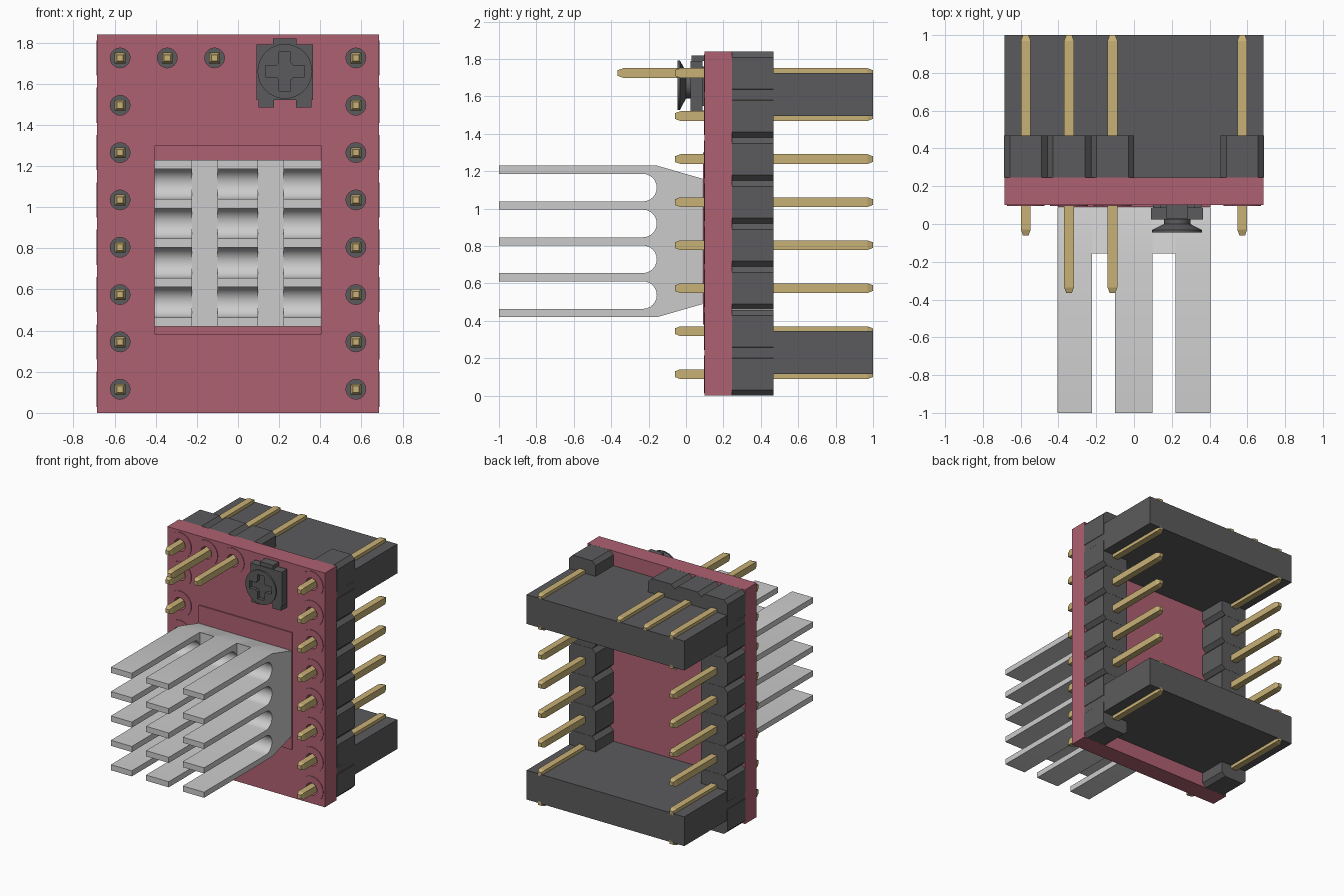
import bpy, bmesh
from math import sin, cos, pi

if "Cube" in bpy.data.objects:
    bpy.data.objects.remove(bpy.data.objects["Cube"])


def material(name, rgb):
    m = bpy.data.materials.new(name)
    m.diffuse_color = (*rgb, 1)
    m.use_nodes = True
    m.node_tree.nodes["Principled BSDF"].inputs["Base Color"].default_value = m.diffuse_color
    return m


RED = material("board_red", (0.43, 0.12, 0.17))
DARK = material("dark_plastic", (0.105, 0.105, 0.11))
GOLD = material("pin_gold", (0.58, 0.44, 0.18))


def loft(bm, loops):
    """Closed solid through a list of equal-length point loops."""
    rows = [[bm.verts.new(p) for p in loop] for loop in loops]
    n = len(rows[0])
    for a, b in zip(rows, rows[1:]):
        for i in range(n):
            bm.faces.new((a[i], a[(i + 1) % n], b[(i + 1) % n], b[i]))
    bm.faces.new(rows[0])
    bm.faces.new(rows[-1])


def along_y(bm, pts, y0, y1):
    loft(bm, [[(x, y, z) for x, z in pts] for y in (y0, y1)])


def along_x(bm, pts, x0, x1):
    loft(bm, [[(x, y, z) for y, z in pts] for x in (x0, x1)])


def rect(x0, x1, z0, z1):
    return [(x0, z0), (x1, z0), (x1, z1), (x0, z1)]


def circle(x, z, r, n=24):
    return [(x + r * cos(2 * pi * i / n), z + r * sin(2 * pi * i / n)) for i in range(n)]


def finish(name, bm, mat=None):
    bmesh.ops.recalc_face_normals(bm, faces=bm.faces)
    me = bpy.data.meshes.new(name)
    bm.to_mesh(me)
    bm.free()
    ob = bpy.data.objects.new(name, me)
    bpy.context.collection.objects.link(ob)
    if mat:
        me.materials.append(mat)
    return ob


def cut(ob, cutter):
    """Boolean difference, baked into the mesh."""
    cutter.hide_render = True
    mod = ob.modifiers.new("cut", 'BOOLEAN')
    mod.operation, mod.solver, mod.object = 'DIFFERENCE', 'EXACT', cutter
    deps = bpy.context.evaluated_depsgraph_get()
    me = bpy.data.meshes.new_from_object(ob.evaluated_get(deps))
    ob.modifiers.clear()
    ob.data = me


def smooth(ob):
    bpy.ops.object.select_all(action='DESELECT')
    ob.select_set(True)
    bpy.context.view_layer.objects.active = ob
    bpy.ops.object.shade_smooth_by_angle(angle=0.5)


P = 0.23                                   # pin pitch
side = [(s * 0.573, 0.115 + P * i) for s in (-1, 1) for i in range(8)]
extra = [(-0.344, 1.725), (-0.114, 1.725)]

# Circuit board with drilled holes, raised pads and a thin chip pad
bm = bmesh.new()
along_y(bm, rect(-0.685, 0.685, 0, 1.84), 0.1, 0.245)
board = finish("circuit_board", bm, RED)
bm = bmesh.new()
for x, z in side + extra:
    along_y(bm, circle(x, z, 0.1), 0.095, 0.1)
pads = finish("pin_pads", bm, RED)
bm = bmesh.new()
for x, z in side + extra:
    along_y(bm, circle(x, z, 0.048), 0.05, 0.3)
drill = finish("drill_cutter", bm)
cut(board, drill)
cut(pads, drill)
bpy.data.objects.remove(drill)
bm = bmesh.new()
along_y(bm, rect(-0.405, 0.405, 0.38, 1.3), 0.09, 0.1)
finish("chip_pad", bm, RED)

# Header strips: one chamfered segment per pin
bm = bmesh.new()
h, c = 0.1145, 0.03
for x, z in side + extra:
    octo = [(h, c - h), (h, h - c), (h - c, h), (c - h, h),
            (-h, h - c), (-h, c - h), (c - h, -h), (h - c, -h)]
    along_y(bm, [(x + u, z + v) for u, v in octo], 0.245, 0.468)
finish("header_strips", bm, DARK)

# Two cross blocks behind the board
for name, z0 in (("lower_block", 0.115), ("upper_block", 1.495)):
    bm = bmesh.new()
    along_y(bm, rect(-0.685, 0.685, z0, z0 + P), 0.245, 1.0)
    finish(name, bm, DARK)

# Square pins with tapered tips
bm = bmesh.new()
for x, z, y0 in [(*p, -0.06) for p in side] + [(*p, -0.365) for p in extra]:
    loft(bm, [[(u, y, v) for u, v in rect(x - r, x + r, z - r, z + r)]
              for y, r in ((y0, 0.015), (y0 + 0.03, 0.026), (0.97, 0.026), (1.0, 0.015))])
finish("pins", bm, GOLD)

# Heatsink: comb profile in three columns, joined by base bridges
fins = [0.42 + i * 0.1915 for i in range(5)]
T, YC = 0.044, -0.23
comb = [(0.088, 0.49), (-0.155, 0.42)]
for i, z in enumerate(fins):
    comb += [(-1.0, z), (-1.0, z + T)]
    if i < 4:
        r = (0.1915 - T) / 2
        for k in range(13):
            a = -pi / 2 + pi * k / 12
            comb.append((YC + r * cos(a), z + T + r + r * sin(a)))
comb += [(-0.155, 1.23), (0.088, 1.16)]
base = [(0.088, 0.49), (-0.155, 0.42), (-0.155, 1.23), (0.088, 1.16)]
bm = bmesh.new()
for x0, x1 in ((-0.405, -0.223), (-0.1, 0.098), (0.22, 0.405)):
    along_x(bm, comb, x0, x1)
for x0, x1 in ((-0.223, -0.1), (0.098, 0.22)):
    along_x(bm, base, x0, x1)
smooth(finish("heatsink", bm))

# Trimmer body with tabs
CX, CZ = 0.228, 1.66
bm = bmesh.new()
along_y(bm, rect(0.09, 0.365, 1.52, 1.79), 0.025, 0.088)
along_y(bm, rect(0.17, 0.285, 1.79, 1.82), 0.03, 0.1)
along_y(bm, rect(0.14, 0.32, 1.55, 1.76), 0.088, 0.1)
for x0 in (0.1, 0.282):
    along_y(bm, rect(x0, x0 + 0.075, 1.485, 1.525), 0.025, 0.1)
finish("trimmer_body", bm, DARK)

# Trimmer dial: flared disc with a cross recess
bm = bmesh.new()
loft(bm, [[(x, y, z) for x, z in circle(CX, CZ, r, 32)]
          for y, r in ((-0.045, 0.133), (-0.032, 0.133), (0.0, 0.07), (0.025, 0.07))])
dial = finish("trimmer_dial", bm, DARK)
w, L = 0.028, 0.095
cross = [(L, -w), (L, w), (w, w), (w, L), (-w, L), (-w, w),
         (-L, w), (-L, -w), (-w, -w), (-w, -L), (w, -L), (w, -w)]
for pts in ([(CX + u, CZ + v) for u, v in cross], circle(CX, CZ, 0.05)):
    bm = bmesh.new()
    along_y(bm, pts, -0.1, -0.018)
    cutter = finish("recess_cutter", bm)
    cut(dial, cutter)
    bpy.data.objects.remove(cutter)
smooth(dial)
